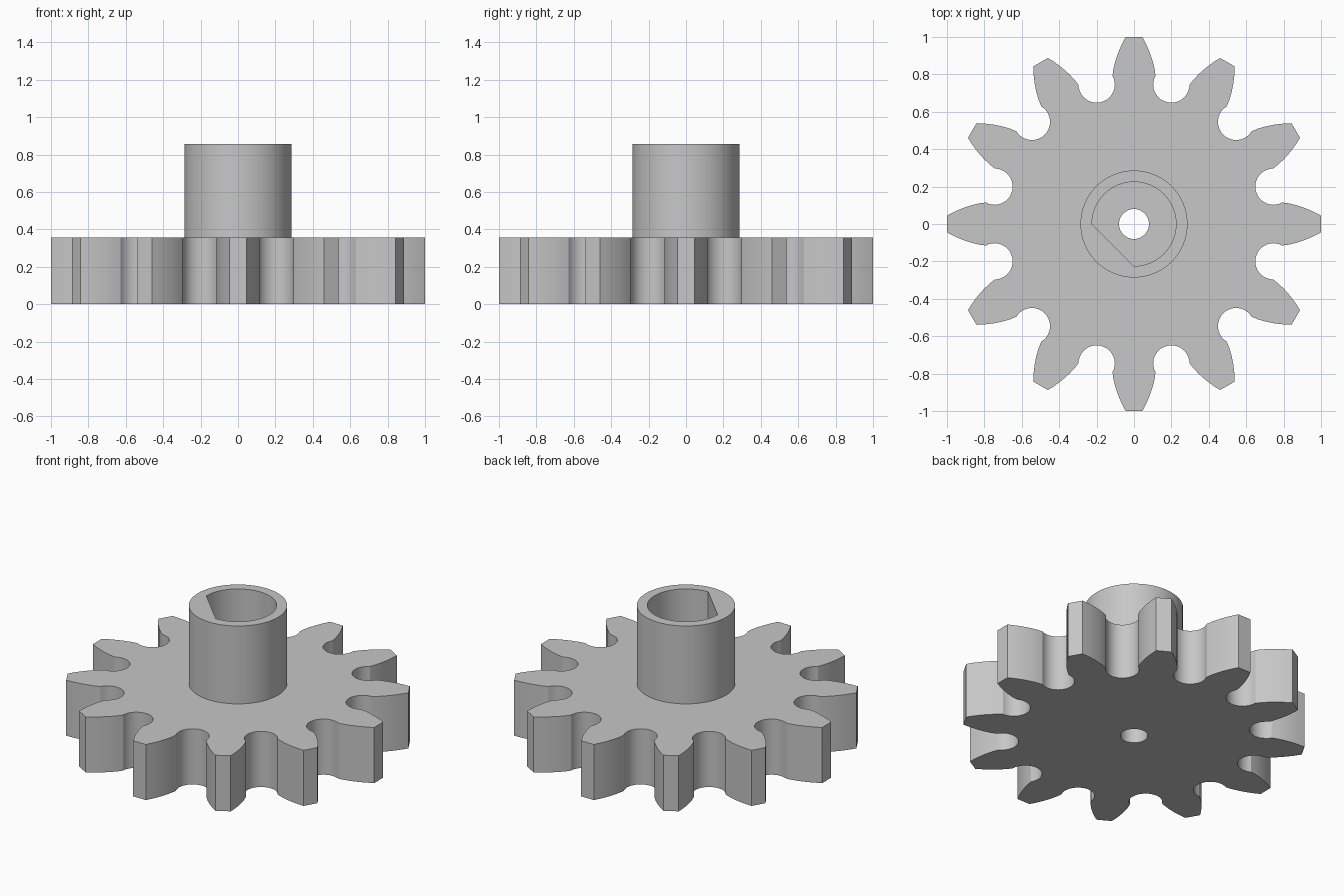
import bpy, bmesh
from math import pi, sin, cos, atan2, radians
from mathutils import Vector, Matrix

cube = bpy.data.objects.get("Cube")
if cube:
    bpy.data.objects.remove(cube, do_unlink=True)

TEETH = 12
GEAR_H, TOTAL_H = 0.357, 0.857

grey = bpy.data.materials.new("plain grey")
grey.use_nodes = True
colour = (0.57, 0.57, 0.57, 1)
grey.diffuse_color = colour
grey.node_tree.nodes["Principled BSDF"].inputs["Base Color"].default_value = colour


def arc(centre, radius, start, end, steps):
    """Points along an arc, both ends included."""
    return [Vector((centre[0] + radius * cos(start + (end - start) * i / steps),
                    centre[1] + radius * sin(start + (end - start) * i / steps)))
            for i in range(steps + 1)]


def circle(radius, steps=64):
    return arc((0, 0), radius, 0, 2 * pi, steps)[:-1]


def extrude_profile(name, loops, z0, z1):
    """Fill the loops (outline plus holes) and extrude them from z0 to z1."""
    curve = bpy.data.curves.new(name + "_profile", 'CURVE')
    curve.dimensions = '2D'
    curve.fill_mode = 'BOTH'
    curve.extrude = (z1 - z0) / 2
    for loop in loops:
        spline = curve.splines.new('POLY')
        spline.points.add(len(loop) - 1)
        for point, co in zip(spline.points, loop):
            point.co = (co.x, co.y, 0, 1)
        spline.use_cyclic_u = True
    helper = bpy.data.objects.new(name + "_helper", curve)
    bpy.context.collection.objects.link(helper)
    bpy.context.view_layer.update()
    depsgraph = bpy.context.evaluated_depsgraph_get()
    mesh = bpy.data.meshes.new_from_object(helper.evaluated_get(depsgraph))
    bpy.data.objects.remove(helper, do_unlink=True)

    bm = bmesh.new()
    bm.from_mesh(mesh)
    bmesh.ops.remove_doubles(bm, verts=bm.verts, dist=1e-5)
    bmesh.ops.translate(bm, verts=bm.verts, vec=(0, 0, (z0 + z1) / 2))
    bmesh.ops.recalc_face_normals(bm, faces=bm.faces)
    bm.to_mesh(mesh)
    bm.free()

    mesh.name = name
    mesh.materials.clear()
    mesh.materials.append(grey)
    obj = bpy.data.objects.new(name, mesh)
    bpy.context.collection.objects.link(obj)
    bpy.ops.object.select_all(action='DESELECT')
    obj.select_set(True)
    bpy.context.view_layer.objects.active = obj
    bpy.ops.object.shade_smooth_by_angle(angle=radians(25))
    return obj


# One tooth pointing along +y: curved flanks from the neck to a flat tip
flank = [Vector(p) for p in ((0.045, 0.999), (0.066, 0.959), (0.084, 0.917),
                             (0.099, 0.873), (0.110, 0.830), (0.115, 0.793))]
mirrored = [Vector((-p.x, p.y)) for p in reversed(flank)]

# Round root gap between this tooth and the next one clockwise
half_pitch = pi / TEETH
gap_centre = Vector((sin(half_pitch), cos(half_pitch))) * 0.772
to_neck = flank[-1] - gap_centre
inward = -pi / 2 - half_pitch
start = atan2(to_neck.y, to_neck.x) - 2 * pi
sweep = inward - start
gap = arc(gap_centre, to_neck.length, start, start + 2 * sweep, 20)[1:-1]

# Toothed wheel with a narrow through hole
outline = []
for i in range(TEETH):
    turn = Matrix.Rotation(-2 * pi * i / TEETH, 2)
    outline += [turn @ p for p in mirrored + flank + gap]
extrude_profile("toothed_wheel", [outline, circle(0.08, 40)], 0, GEAR_H)

# Hub sleeve with a bore flattened on one diagonal side
flat_bore = arc((0, 0), 0.225, -pi / 2, pi, 48)
extrude_profile("hub_sleeve", [circle(0.286), flat_bore], GEAR_H, TOTAL_H)
